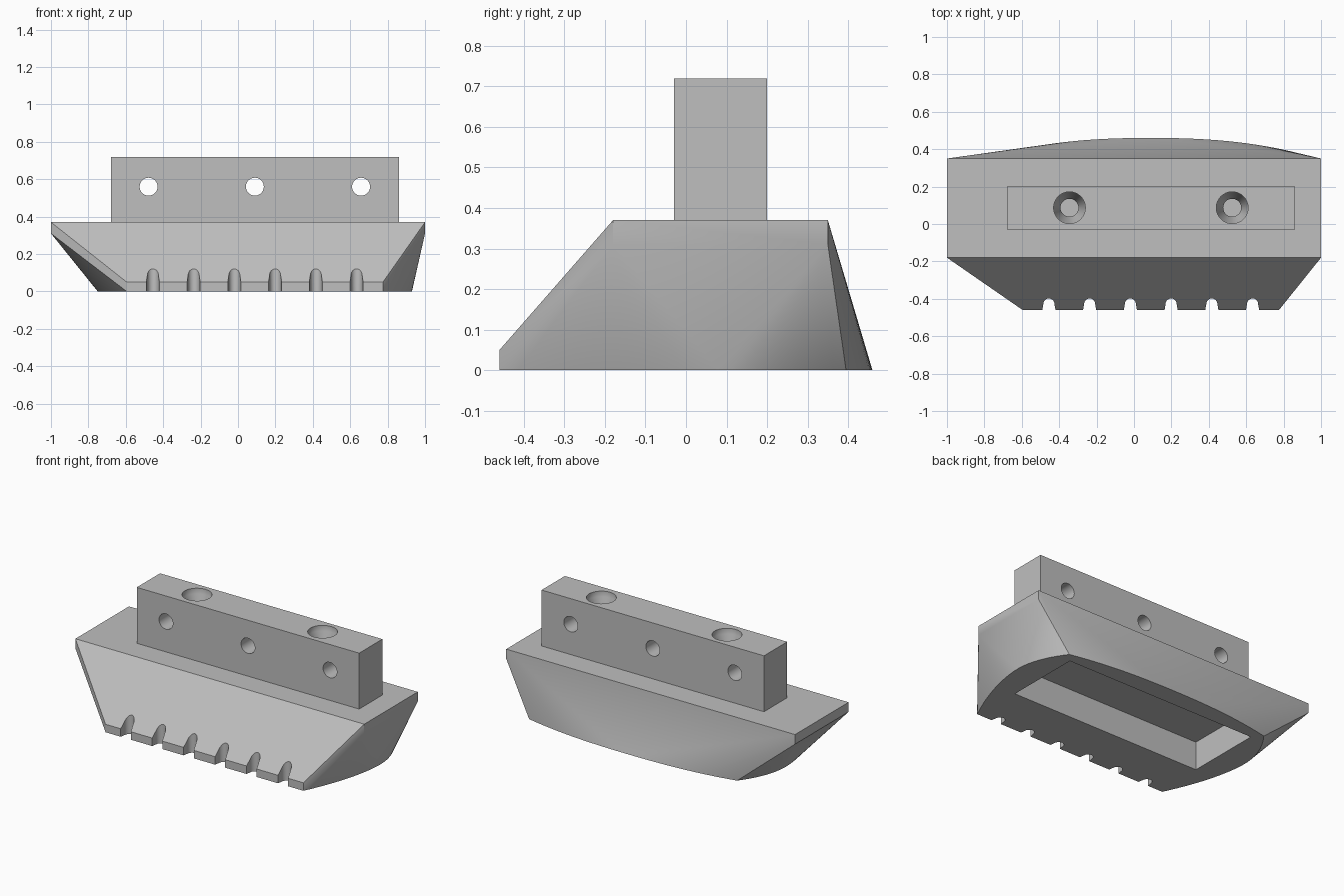
import bpy, bmesh, math

if "Cube" in bpy.data.objects:
    bpy.data.objects.remove(bpy.data.objects["Cube"])

CX = 0.09          # mirror line of the lower outline
grey = bpy.data.materials.new("plain_grey")
grey.diffuse_color = (0.52, 0.52, 0.52, 1)
grey.use_nodes = True
grey.node_tree.nodes["Principled BSDF"].inputs["Base Color"].default_value = grey.diffuse_color


def finish(bm, name):
    bmesh.ops.recalc_face_normals(bm, faces=bm.faces[:])
    me = bpy.data.meshes.new(name)
    bm.to_mesh(me)
    bm.free()
    ob = bpy.data.objects.new(name, me)
    bpy.context.collection.objects.link(ob)
    me.materials.append(grey)
    return ob


def loft(name, rings):
    """Closed solid through equal-length rings of points."""
    bm = bmesh.new()
    vs = [[bm.verts.new(p) for p in ring] for ring in rings]
    n = len(vs[0])
    for a, b in zip(vs, vs[1:]):
        for i in range(n):
            j = (i + 1) % n
            bm.faces.new((a[i], a[j], b[j], b[i]))
    bm.faces.new(vs[0][::-1])
    bm.faces.new(vs[-1])
    return finish(bm, name)


def box(name, x0, x1, y0, y1, z0, z1):
    ring = [(x0, y0), (x1, y0), (x1, y1), (x0, y1)]
    return loft(name, [[(x, y, z) for x, y in ring] for z in (z0, z1)])


def circle(cx, cy, r, n=32):
    return [(cx + r * math.cos(2 * math.pi * i / n),
             cy + r * math.sin(2 * math.pi * i / n)) for i in range(n)]


def cut(target, cutters):
    bpy.context.view_layer.objects.active = target
    for c in cutters:
        m = target.modifiers.new("cut", 'BOOLEAN')
        m.operation, m.solver, m.object = 'DIFFERENCE', 'EXACT', c
        bpy.ops.object.modifier_apply(modifier=m.name)
        bpy.data.objects.remove(c, do_unlink=True)


def smooth(ob):
    bpy.ops.object.select_all(action='DESELECT')
    ob.select_set(True)
    bpy.context.view_layer.objects.active = ob
    bpy.ops.object.shade_smooth_by_angle(angle=math.radians(30))


# hull-shaped body: rectangular top, end lips, curved lower outline
half = []
for i in range(13):                      # front corner to widest point
    t = 1 - i / 12
    half.append((0.84 - 0.155 * t ** 1.7, 0.08 - 0.54 * t))
for i in range(1, 11):                   # widest point to back corner
    t = i / 10
    half.append((0.84 - 0.12 * t ** 2, 0.08 + 0.315 * t))
for i in range(1, 15):                   # back corner to middle of back
    t = 1 - i / 14
    half.append((0.72 * t, 0.46 - 0.065 * t ** 2.4))
pts = [(CX + s * x, y, 0) for x, y in half for s in (-1, 1)]
pts += [(CX + s * 0.685, -0.46, 0.05) for s in (-1, 1)]
pts += [(x, y, z) for x in (-1, 1) for y in (-0.18, 0.35) for z in (0.31, 0.37)]
bm = bmesh.new()
for p in pts:
    bm.verts.new(p)
bmesh.ops.remove_doubles(bm, verts=bm.verts[:], dist=1e-4)
res = bmesh.ops.convex_hull(bm, input=bm.verts[:])
junk = {v for v in res["geom_interior"] + res["geom_unused"]
        if isinstance(v, bmesh.types.BMVert)}
bmesh.ops.delete(bm, geom=list(junk), context='VERTS')
bmesh.ops.dissolve_limit(bm, angle_limit=0.002, verts=bm.verts[:], edges=bm.edges[:])
body = finish(bm, "body")

# pocket underneath and six notches along the front edge
cutters = [box("pocket_cutter", CX - 0.67, CX + 0.67, -0.145, 0.34, -0.1, 0.18)]
for k in range(6):
    cx = -0.455 + 0.2178 * k
    ring = [(cx - 0.042, -0.5), (cx + 0.042, -0.5)]
    ring += [(cx + 0.03 * math.cos(a), -0.43 + 0.032 * math.sin(a))
             for a in (math.pi * i / 12 for i in range(13))]
    cutters.append(loft("notch_cutter", [[(x, y, z) for x, y in ring]
                                         for z in (-0.1, 0.3)]))
cut(body, cutters)
smooth(body)

# upright mounting block with cross holes and countersunk top holes
block = box("mounting_block", -0.68, 0.86, -0.03, 0.2, 0.37, 0.72)
cutters = []
for cx in (CX - 0.568, CX, CX + 0.568):
    cutters.append(loft("cross_hole_cutter", [[(x, y, z) for x, z in circle(cx, 0.56, 0.048)]
                                              for y in (-0.2, 0.4)]))
for cx in (CX - 0.435, CX + 0.435):
    steps = [(0.085, 0.8), (0.085, 0.685), (0.048, 0.62), (0.048, 0.42)]
    cutters.append(loft("top_hole_cutter", [[(x, y, z) for x, y in circle(cx, 0.087, r)]
                                            for r, z in steps]))
cut(block, cutters)
smooth(block)
